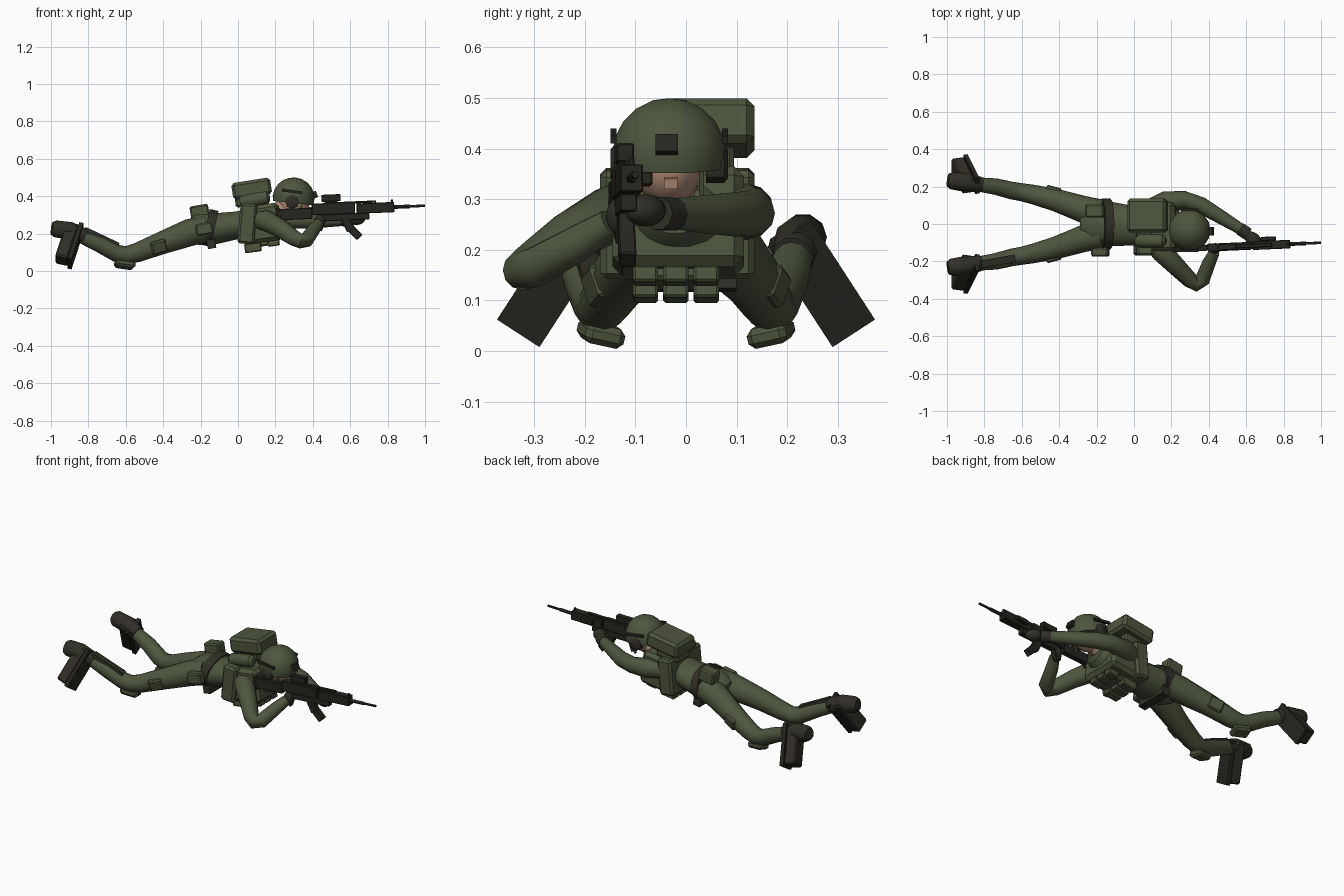
import bpy, bmesh, math
from mathutils import Vector, Matrix, Euler

cube = bpy.data.objects.get("Cube")
if cube:
    bpy.data.objects.remove(cube, do_unlink=True)


def material(name, rgb):
    m = bpy.data.materials.new(name)
    m.use_nodes = True
    m.diffuse_color = (*rgb, 1)
    node = m.node_tree.nodes["Principled BSDF"]
    node.inputs["Base Color"].default_value = (*rgb, 1)
    node.inputs["Roughness"].default_value = 0.9
    return m


green = material("olive_green", (0.075, 0.092, 0.048))
brown = material("dark_brown", (0.03, 0.028, 0.019))
black = material("gun_black", (0.02, 0.019, 0.014))
skin = material("skin", (0.42, 0.25, 0.17))


def finish(bm, name, mat, matrix=Matrix(), angle=35):
    bmesh.ops.recalc_face_normals(bm, faces=bm.faces)
    mesh = bpy.data.meshes.new(name)
    bm.to_mesh(mesh)
    bm.free()
    mesh.materials.append(mat)
    obj = bpy.data.objects.new(name, mesh)
    bpy.context.collection.objects.link(obj)
    obj.matrix_world = matrix
    bpy.ops.object.select_all(action='DESELECT')
    obj.select_set(True)
    bpy.context.view_layer.objects.active = obj
    bpy.ops.object.shade_smooth_by_angle(angle=math.radians(angle))
    return obj


def place(loc, rot=(0, 0, 0)):
    return Matrix.Translation(loc) @ Euler([math.radians(a) for a in rot]).to_matrix().to_4x4()


def box(name, loc, size, mat, rot=(0, 0, 0), bevel=0.0, frame=Matrix()):
    bm = bmesh.new()
    bmesh.ops.create_cube(bm, size=1)
    bmesh.ops.scale(bm, vec=size, verts=bm.verts)
    if bevel:
        bmesh.ops.bevel(bm, geom=bm.edges[:], offset=bevel, segments=1, affect='EDGES')
    return finish(bm, name, mat, frame @ place(loc, rot), 25)


def ball(name, loc, size, mat, rot=(0, 0, 0), cut=None):
    bm = bmesh.new()
    bmesh.ops.create_uvsphere(bm, u_segments=16, v_segments=10, radius=1)
    if cut is not None:
        bmesh.ops.bisect_plane(bm, geom=bm.verts[:] + bm.edges[:] + bm.faces[:],
                               plane_co=(0, 0, cut), plane_no=(0, 0, -1), clear_outer=True)
        bmesh.ops.holes_fill(bm, edges=[e for e in bm.edges if e.is_boundary])
    bmesh.ops.scale(bm, vec=size, verts=bm.verts)
    return finish(bm, name, mat, place(loc, rot))


def tube(name, pts, mat, sides=12, wide=1.0, frame=Matrix()):
    """Rings of radius r along x, y, z points; wide stretches them sideways."""
    bm = bmesh.new()
    pos = [Vector(p[:3]) for p in pts]
    rings = []
    for i, p in enumerate(pts):
        t = (pos[min(i + 1, len(pos) - 1)] - pos[max(i - 1, 0)]).normalized()
        side = Vector((0, 0, 1)).cross(t).normalized()
        up = t.cross(side)
        angles = [2 * math.pi * k / sides for k in range(sides)]
        rings.append([bm.verts.new(pos[i] + p[3] * (side * wide * math.cos(a) + up * math.sin(a)))
                      for a in angles])
    for a, b in zip(rings, rings[1:]):
        for k in range(sides):
            n = (k + 1) % sides
            bm.faces.new((a[k], a[n], b[n], b[k]))
    bm.faces.new(rings[0])
    bm.faces.new(rings[-1])
    return finish(bm, name, mat, frame, 45)


# Torso, belt and vest
tube("torso", [(-.28, 0, .21, .05), (-.22, 0, .22, .083), (-.13, 0, .225, .085), (0, -.01, .245, .075),
               (.1, -.015, .255, .09), (.2, -.015, .265, .085), (.25, -.02, .28, .05)], green, 14, 1.4)
tube("belt", [(-.172, 0, .235, .098), (-.125, 0, .225, .098)], brown, 12, 1.38)
box("belt_buckle_panel", (-.143, 0, .15, ), (.045, .2, .06), brown, (0, -10, 0))
box("vest_side_band", (.05, -.017, .252), (.09, .305, .215), green, (0, 5, 0), .012)
box("vest_body", (.135, -.015, .255), (.19, .26, .2), green, (0, -8, 0), .02)
box("vest_front_panel", (.12, -.02, .15), (.16, .14, .04), green, (0, -8, 0), .008)
for i in range(3):
    box(f"vest_pouch_{i}", (.08, -.08 + i * .06, .125), (.09, .05, .05), green, (0, -8, 0), .005)
    box(f"vest_upper_pouch_{i}", (.19, -.08 + i * .06, .15), (.065, .05, .035), green, (0, -8, 0), .005)
box("hip_back_pouch", (-.205, .07, .315), (.1, .07, .075), green, (0, -10, 0), .008)
box("hip_side_pouch", (-.18, -.15, .225), (.09, .05, .065), green, (0, -10, 0), .008)

# Backpack and bedroll
box("backpack", (.073, .045, .44), (.21, .18, .09), green, (0, -9, 0), .015)
box("backpack_base", (.06, .035, .375), (.15, .12, .06), green, (0, -5, 0), .01)
tube("bedroll", [(.01, -.09, .365, .02), (.025, -.09, .37, .036), (.155, -.09, .393, .036),
                 (.17, -.09, .395, .02)], green, 10)

# Head and helmet
tube("neck", [(.18, -.02, .3, .05), (.28, -.035, .35, .05)], skin)
ball("head", (.3, -.035, .362), (.083, .066, .075), skin)
box("nose", (.38, -.03, .332), (.02, .026, .02), skin, (0, 10, 0))
ball("helmet", (.297, -.033, .39), (.112, .112, .11), green, (0, 6, 0), -.25)
box("helmet_mount", (.412, -.038, .408), (.022, .045, .036), black, (0, -20, 0))
for s in (-1, 1):
    y = -.033 + s * .108
    tube("ear_cup", [(.29, y - s * .035, .37, .038), (.29, y, .37, .038), (.29, y + s * .008, .37, .028)], brown, 8)
    box("helmet_rail", (.29, y + s * .002, .425), (.11, .012, .015), black, (0, 8, 0))
    box("helmet_strap", (.33, -.033 + s * .064, .325), (.012, .01, .07), green, (0, 20, 0))

# Arms and gloves
tube("right_arm", [(.1, -.1, .27, .05), (.15, -.15, .27, .057), (.23, -.23, .225, .05), (.3, -.3, .175, .043),
                   (.335, -.322, .16, .04), (.365, -.3, .165, .04), (.4, -.21, .215, .036),
                   (.43, -.15, .252, .029)], green)
tube("left_arm", [(.1, .09, .275, .05), (.17, .12, .275, .056), (.27, .13, .272, .046), (.36, .1, .27, .044),
                  (.46, .04, .27, .038), (.6, -.045, .272, .028)], green)
ball("right_glove", (.435, -.13, .265), (.03, .028, .04), brown, (0, 15, 0))
ball("left_glove", (.635, -.08, .278), (.048, .036, .032), brown, (0, 0, -35))
tube("left_cuff", [(.565, -.025, .27, .034), (.61, -.055, .272, .034)], brown, 10)

# Legs, pads and boots, mirrored side to side
for s, side in ((1, "left"), (-1, "right")):
    def at(x, y, z, *r):
        return (x, s * y, z, *r)
    tube(side + "_leg", [at(-.17, .06, .225, .07), at(-.26, .075, .205, .073), at(-.42, .128, .145, .06),
                         at(-.54, .158, .098, .052), at(-.6, .17, .084, .048), at(-.65, .178, .095, .047),
                         at(-.74, .2, .143, .044), at(-.86, .215, .196, .036)], green)
    box(side + "_knee_pad", at(-.605, .168, .035), (.105, .08, .04), green, (s * 12, 8, -s * 12), .012)
    box(side + "_thigh_pouch", at(-.425, .175, .13), (.085, .035, .07), green, (s * -15, -18, -s * 15), .008)

    # Foot slab pointing down and outward, with a separate sole layer
    d = Vector((-.065, s * .13, -.2)).normalized()
    w = Vector((0, .085, s * .055)).normalized()
    n = d.cross(w).normalized()
    if n.x < 0:
        n = -n
    w = n.cross(d)
    frame = Matrix((d, w, n)).transposed().to_4x4()
    frame.translation = (-.902, s * .262, .142)
    box(side + "_boot", (0, 0, -.012), (.225, .09, .07), brown, frame=frame, bevel=.008)
    box(side + "_boot_sole", (0, 0, .034), (.24, .1, .022), black, frame=frame)
    tube(side + "_boot_shaft", [at(-.82, .21, .185, .042), at(-.9, .222, .215, .05), at(-.975, .232, .225, .047),
                                at(-.995, .235, .228, .035)], brown, 10)
box("shin_sheath", (-.73, -.2, .18), (.2, .04, .025), brown, (0, 25, 10))

# Rifle, laid out along its own barrel axis
gun = place((.5, -.122, .325), (0, -2.5, 2.5))
for name, loc, size, tilt in (
        ("stock", (-.2, 0, -.012), (.19, .032, .06), 0),
        ("stock_butt", (-.285, 0, -.016), (.02, .036, .078), 0),
        ("receiver", (.01, 0, .008), (.23, .042, .062), 0),
        ("lower_receiver", (.07, 0, -.04), (.26, .034, .036), 0),
        ("handguard", (.235, 0, .002), (.2, .046, .055), 0),
        ("top_rail", (.1, 0, .036), (.28, .02, .012), 0),
        ("sight_base", (0, 0, .045), (.06, .026, .02), 0),
        ("sight", (0, 0, .065), (.1, .034, .038), 0),
        ("grip", (-.06, 0, -.07), (.036, .03, .075), 22),
        ("magazine_top", (.085, 0, -.08), (.045, .032, .07), -25),
        ("magazine_end", (.122, 0, -.128), (.04, .034, .065), -42),
        ("front_sight", (.325, 0, .034), (.012, .012, .02), 0),
        ("side_light", (.22, .034, .005), (.08, .022, .026), 0)):
    box("rifle_" + name, loc, size, black, (0, tilt, 0), .003, gun)
tube("rifle_barrel", [(.32, 0, .002, .01), (.42, 0, .002, .01), (.42, 0, .002, .007), (.5, 0, .002, .007)],
     black, 8, 1, gun)
